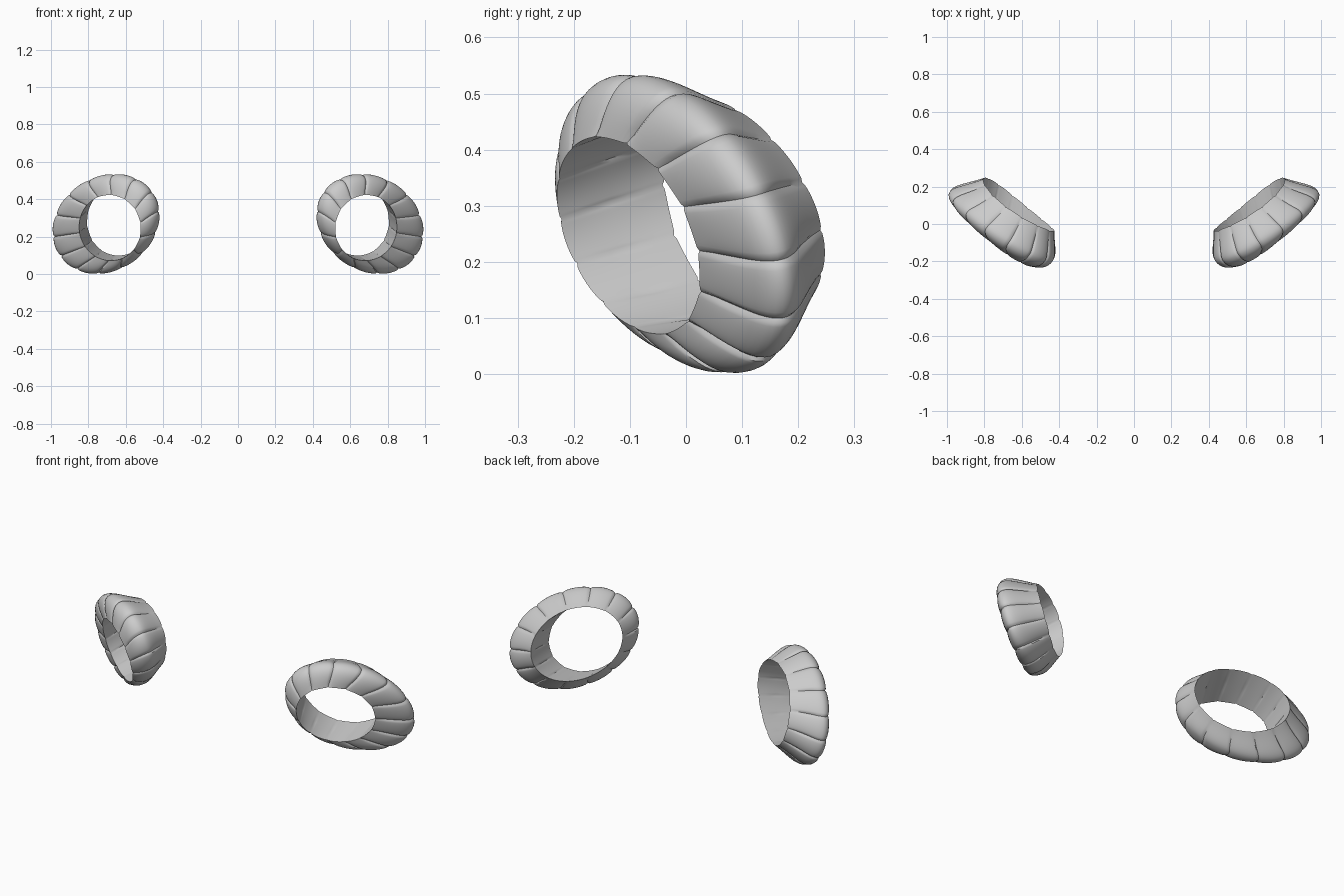
import bpy, bmesh, math
from mathutils import Vector

if "Cube" in bpy.data.objects:
    bpy.data.objects.remove(bpy.data.objects["Cube"], do_unlink=True)

PANELS, PER_PANEL = 14, 14
STEPS = PANELS * PER_PANEL
PHASE = -0.1
YAW, PITCH, ROLL = math.radians(35), math.radians(15), math.radians(-25)

# Cushion frame: across, up and out through the front opening
level = Vector((math.sin(YAW), -math.cos(YAW), 0))
up = Vector((0, 0, 1))
ACROSS = Vector((math.cos(YAW), math.sin(YAW), 0))
OUT = level * math.cos(PITCH) - up * math.sin(PITCH)
UP = up * math.cos(PITCH) + level * math.sin(PITCH)

material = bpy.data.materials.new("soft grey")
material.use_nodes = True
grey = (0.6, 0.6, 0.6, 1)
material.diffuse_color = grey
material.node_tree.nodes["Principled BSDF"].inputs["Base Color"].default_value = grey


def oval(angle, centre, half, depth):
    """Point on a rolled oval lying across the cushion axis."""
    a, b = half[0] * math.cos(angle), half[1] * math.sin(angle)
    across = centre[0] + a * math.cos(ROLL) - b * math.sin(ROLL)
    rise = centre[1] + a * math.sin(ROLL) + b * math.cos(ROLL)
    return ACROSS * across + UP * rise + OUT * depth


def bezier(p, q, r, s, count):
    for i in range(count):
        t = i / count
        k = 1 - t
        yield p * k**3 + q * 3 * k * k * t + r * 3 * k * t * t + s * t**3


def section(angle, groove):
    """Closed cross-section: outer wall, front face, then inner wall."""
    c, s = math.cos(angle), math.sin(angle)
    back = oval(angle, (0.563, 0.357), (0.245, 0.185),
                0.2 - 0.02 * c * c - 0.015 * s + 0.01 * c)
    wide = oval(angle, (0.575, 0.366), (0.35, 0.251), 0.33 + 0.025 * c)
    front = oval(angle, (0.502, 0.362), (0.208, 0.175), 0.397)
    heart = (back + wide + front) / 3
    outer = list(bezier(back, back.lerp(wide, 0.5) - OUT * 0.005,
                        wide - OUT * 0.035, wide, 10))
    face = list(bezier(wide, wide + OUT * 0.045,
                       front.lerp(wide, 0.5) + OUT * 0.025, front, 10))
    inner = [front.lerp(back, i / 6) for i in range(6)]
    points = []
    for group, depth in ((outer, 0.011), (face, 0.011), (inner, 0.005)):
        for i, p in enumerate(group):
            pull = 0.005 if i == 0 and group is not face else depth
            points.append(p + (heart - p).normalized() * pull * groove)
    return points


def cushion_rings():
    rings = []
    for i in range(STEPS):
        x = (i % PER_PANEL) / PER_PANEL
        groove = 1 - (4 * x * (1 - x)) ** 0.35
        rings.append(section(math.tau * i / STEPS + PHASE, groove))
    return rings


def build_cushion(name, side, rings):
    bm = bmesh.new()
    grid = [[bm.verts.new((p.x * side, p.y, p.z)) for p in ring] for ring in rings]
    n = len(grid[0])
    for i in range(STEPS):
        a, b = grid[i], grid[(i + 1) % STEPS]
        for j in range(n):
            k = (j + 1) % n
            bm.faces.new((a[j], b[j], b[k], a[k]))
    bmesh.ops.recalc_face_normals(bm, faces=bm.faces)
    mesh = bpy.data.meshes.new(name)
    bm.to_mesh(mesh)
    bm.free()
    mesh.materials.append(material)
    obj = bpy.data.objects.new(name, mesh)
    bpy.context.collection.objects.link(obj)
    bpy.ops.object.select_all(action="DESELECT")
    obj.select_set(True)
    bpy.context.view_layer.objects.active = obj
    bpy.ops.object.shade_smooth_by_angle(angle=math.radians(40))


# Matching pair of padded ring cushions
shape = cushion_rings()
build_cushion("left_ring_cushion", 1, shape)
build_cushion("right_ring_cushion", -1, shape)
